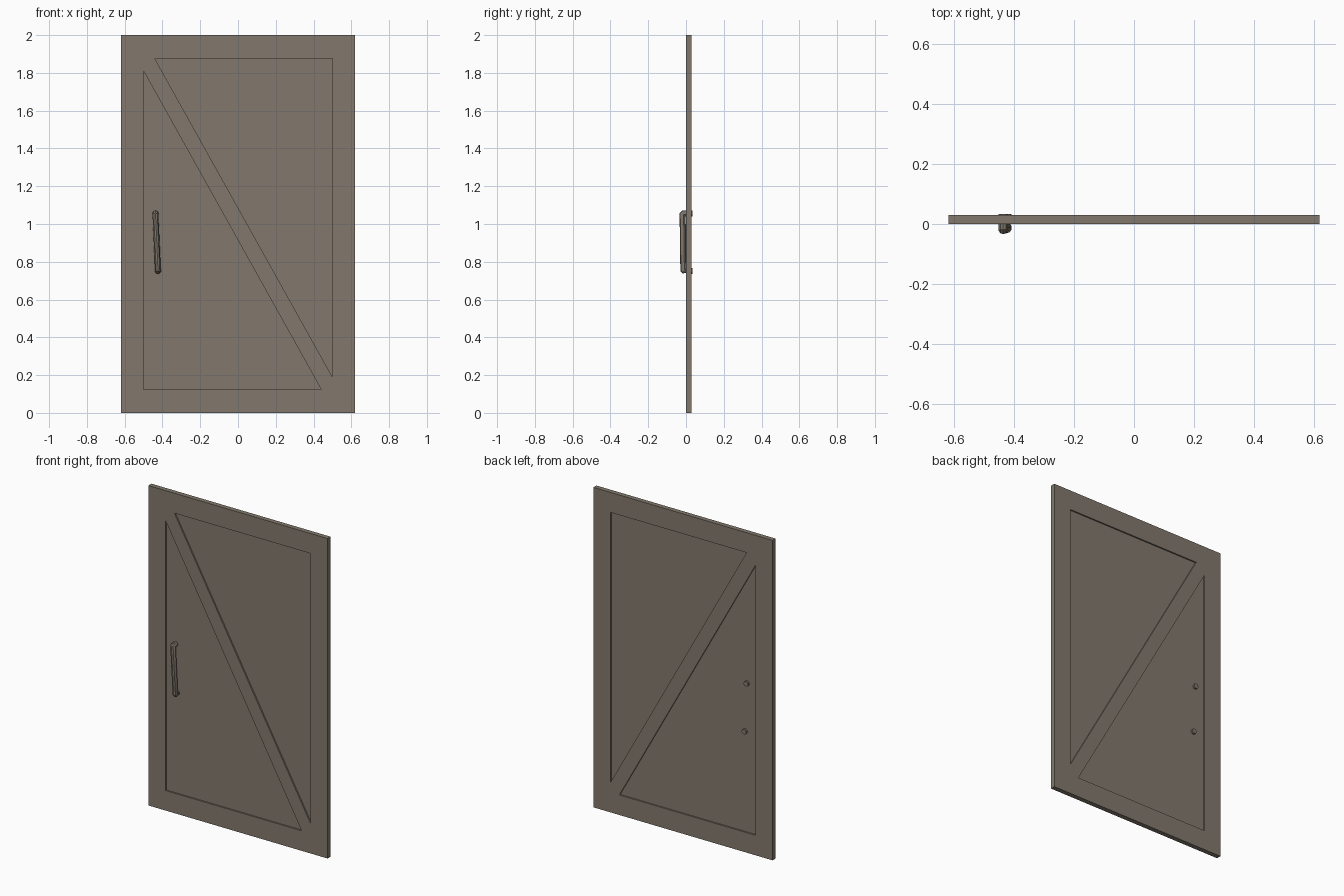
import bpy, bmesh
from mathutils import Vector

cube = bpy.data.objects.get("Cube")
if cube:
    bpy.data.objects.remove(cube, do_unlink=True)

paint = bpy.data.materials.new("grey brown paint")
paint.use_nodes = True
COLOUR = (0.223, 0.191, 0.153, 1)
paint.diffuse_color = COLOUR
paint.node_tree.nodes["Principled BSDF"].inputs["Base Color"].default_value = COLOUR

THICK, RECESS = 0.03, 0.009


def finish(name, bm):
    bmesh.ops.recalc_face_normals(bm, faces=bm.faces)
    mesh = bpy.data.meshes.new(name)
    bm.to_mesh(mesh)
    bm.free()
    obj = bpy.data.objects.new(name, mesh)
    mesh.materials.append(paint)
    bpy.context.collection.objects.link(obj)
    return obj


def prism(name, outline, y0, y1):
    """Extrude an (x, z) outline from y0 to y1."""
    bm = bmesh.new()
    face = bm.faces.new([bm.verts.new((x, y0, z)) for x, z in outline])
    new = bmesh.ops.extrude_face_region(bm, geom=[face])["geom"]
    bmesh.ops.translate(bm, vec=(0, y1 - y0, 0),
                        verts=[v for v in new if isinstance(v, bmesh.types.BMVert)])
    return finish(name, bm)


def tube(name, points, radius, sides):
    """Sweep a round section along points lying in a near-vertical plane."""
    bm = bmesh.new()
    pts = [Vector(p) for p in points]
    rings = []
    for i, p in enumerate(pts):
        before = (p - pts[i - 1]).normalized() if i else Vector()
        after = (pts[i + 1] - p).normalized() if i < len(pts) - 1 else Vector()
        tangent = (before + after).normalized()
        turn = Vector((0, -1, 0)).rotation_difference(tangent)
        stretch = 1 / max(0.6, tangent.dot(before if i else after))
        circle = bmesh.ops.create_circle(bm, segments=sides, radius=radius)["verts"]
        for v in circle:
            x, y = v.co.x, v.co.y
            v.co = p + turn @ Vector((x, 0, y * stretch))
        rings.append(circle)
    for a, b in zip(rings, rings[1:]):
        for k in range(sides):
            n = (k + 1) % sides
            bm.faces.new((a[k], a[n], b[n], b[k]))
    bm.faces.new(rings[0])
    bm.faces.new(rings[-1])
    return finish(name, bm)


# Door slab, with two triangular recesses on each side of the diagonal brace
door = prism("door", [(-0.62, 0), (0.62, 0), (0.62, 2), (-0.62, 2)], 0, THICK)
upper = [(-0.44, 1.875), (0.5, 1.875), (0.5, 0.19)]
lower = [(-x, 2 - z) for x, z in upper]
cutters = []
for outline in (upper, lower):
    for y0, y1 in ((-0.05, RECESS), (THICK - RECESS, 0.08)):
        cutter = prism("recess_cutter", outline, y0, y1)
        cutter.hide_render = True
        cut = door.modifiers.new("recess", "BOOLEAN")
        cut.object, cut.operation, cut.solver = cutter, "DIFFERENCE", "EXACT"
        cutters.append(cutter)
bpy.context.view_layer.update()
graph = bpy.context.evaluated_depsgraph_get()
carved = bpy.data.meshes.new_from_object(door.evaluated_get(graph))
door.modifiers.clear()
door.data = carved
for cutter in cutters:
    bpy.data.objects.remove(cutter, do_unlink=True)

# Slightly tilted pull handle, bent back into the door at both ends
TOP, BOTTOM = (-0.437, 1.055), (-0.424, 0.752)
handle = tube("handle", [
    (TOP[0], 0.012, TOP[1]), (TOP[0], -0.013, TOP[1]),
    (TOP[0], -0.018, TOP[1] - 0.005),
    (BOTTOM[0], -0.014, BOTTOM[1] + 0.005),
    (BOTTOM[0], -0.009, BOTTOM[1]), (BOTTOM[0], 0.012, BOTTOM[1])], 0.016, 10)

# Fixing bolts showing on the back
bolts = [tube(f"{end}_handle_bolt", [(x, 0.034, z), (x, 0.012, z)], 0.016, 10)
         for end, (x, z) in (("top", TOP), ("bottom", BOTTOM))]

for obj in [handle] + bolts:
    bpy.context.view_layer.objects.active = obj
    obj.select_set(True)
bpy.ops.object.shade_smooth_by_angle()
